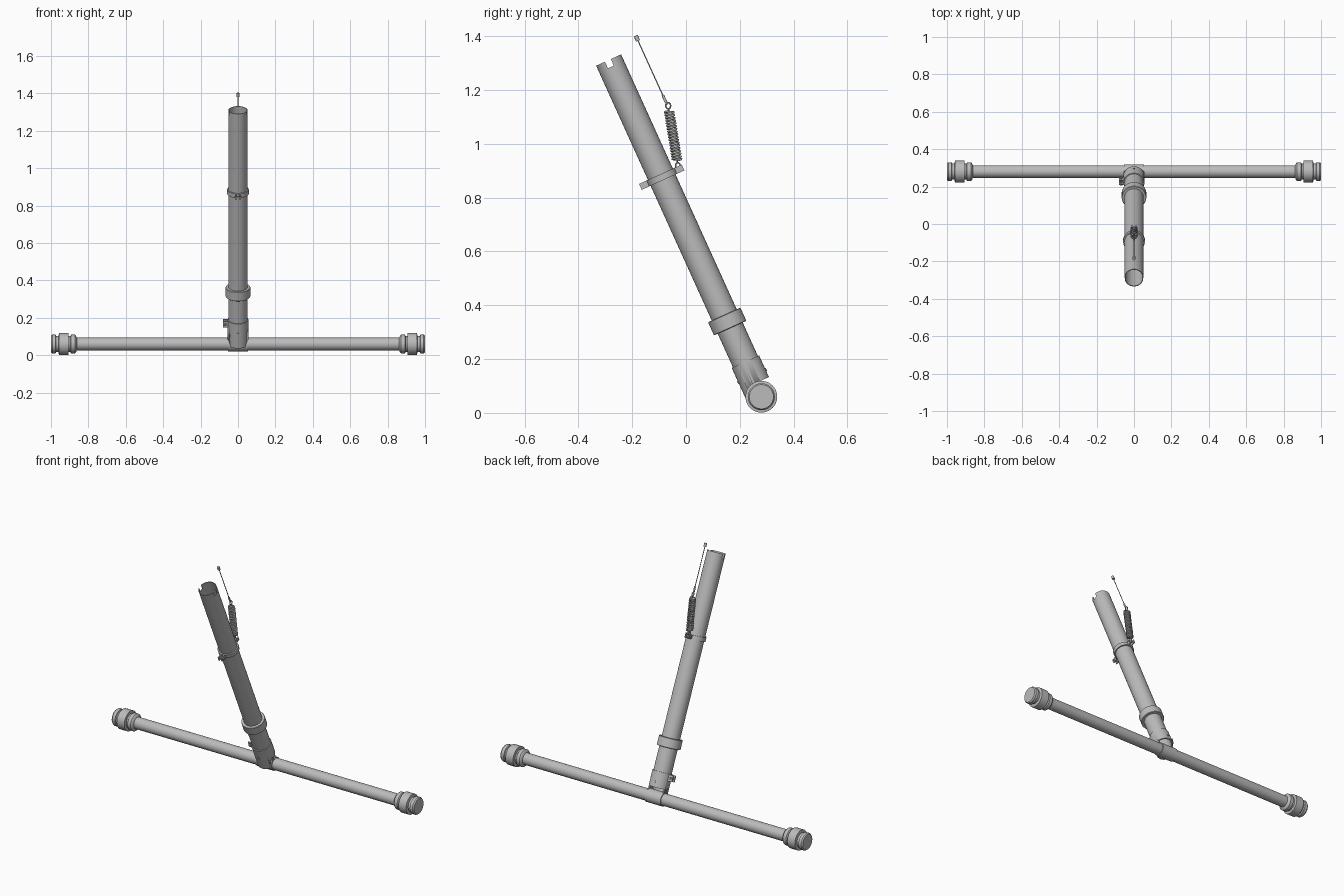
import bpy, bmesh, math
from mathutils import Matrix, Vector

cube = bpy.data.objects.get("Cube")
if cube:
    bpy.data.objects.remove(cube)

grey = bpy.data.materials.new("metal grey")
grey.use_nodes = True
grey.diffuse_color = (0.5, 0.5, 0.5, 1)
grey.node_tree.nodes["Principled BSDF"].inputs["Base Color"].default_value = (0.5, 0.5, 0.5, 1)

# Frames: along the crossbar, and along the leaning tube
HUB = Matrix.Translation((0, 0.28, 0.06))
LEAN = HUB @ Matrix.Rotation(math.radians(24.4), 4, 'X')
BAR = HUB @ Matrix.Rotation(math.pi / 2, 4, 'Y')


def finish(ob, smooth=True):
    ob.data.materials.append(grey)
    if smooth:
        bpy.ops.object.select_all(action='DESELECT')
        ob.select_set(True)
        bpy.context.view_layer.objects.active = ob
        bpy.ops.object.shade_smooth_by_angle(angle=math.radians(35))
    return ob


def from_bmesh(name, bm, frame, smooth=True):
    bmesh.ops.recalc_face_normals(bm, faces=bm.faces)
    me = bpy.data.meshes.new(name)
    bm.to_mesh(me)
    bm.free()
    ob = bpy.data.objects.new(name, me)
    bpy.context.collection.objects.link(ob)
    ob.matrix_world = frame
    return finish(ob, smooth)


def lathe(name, profile, frame, closed=False, sides=48):
    """Revolve (radius, height) points about local z."""
    bm = bmesh.new()
    vs = [bm.verts.new((r, 0, z)) for r, z in profile]
    pairs = list(zip(vs, vs[1:])) + ([(vs[-1], vs[0])] if closed else [])
    es = [bm.edges.new(p) for p in pairs]
    bmesh.ops.spin(bm, geom=vs + es, axis=(0, 0, 1), cent=(0, 0, 0),
                   angle=2 * math.pi, steps=sides, use_merge=True)
    bmesh.ops.remove_doubles(bm, verts=bm.verts, dist=1e-5)
    return from_bmesh(name, bm, frame)


def pipe(name, outer, inner, z0, z1, frame):
    return lathe(name, [(outer, z0), (outer, z1), (inner, z1), (inner, z0)], frame, True)


def rod(name, radius, a, b, sides=16):
    """Solid cylinder between two world points."""
    a, b = Vector(a), Vector(b)
    turn = (b - a).to_track_quat('Z', 'Y').to_matrix().to_4x4()
    return lathe(name, [(0, 0), (radius, 0), (radius, (b - a).length), (0, (b - a).length)],
                 Matrix.Translation(a) @ turn, sides=sides)


def box(name, centre, size, frame=LEAN):
    bm = bmesh.new()
    bmesh.ops.create_cube(bm, size=1)
    bmesh.ops.scale(bm, vec=size, verts=bm.verts)
    bmesh.ops.translate(bm, vec=centre, verts=bm.verts)
    return from_bmesh(name, bm, frame, False)


def wire(name, points, radius):
    cu = bpy.data.curves.new(name, 'CURVE')
    cu.dimensions = '3D'
    cu.bevel_depth = radius
    cu.bevel_resolution = 1
    cu.use_fill_caps = True
    sp = cu.splines.new('POLY')
    sp.points.add(len(points) - 1)
    for p, co in zip(sp.points, points):
        p.co = (*co, 1)
    ob = bpy.data.objects.new(name, cu)
    bpy.context.collection.objects.link(ob)
    cu.materials.append(grey)
    return ob


def cut(ob, cutter):
    cutter.hide_render = True
    cutter.hide_viewport = True
    mod = ob.modifiers.new("cut", 'BOOLEAN')
    mod.operation = 'DIFFERENCE'
    mod.solver = 'EXACT'
    mod.object = cutter


# Crossbar and its stepped end caps
lathe("crossbar", [(0, -0.9), (0.034, -0.9), (0.034, 0.9), (0, 0.9)], BAR)
cap = [(0.034, 0.862), (0.045, 0.866), (0.05, 0.872), (0.05, 0.892), (0.043, 0.897),
       (0.043, 0.905), (0.059, 0.907), (0.059, 0.957), (0.043, 0.96), (0.043, 0.972),
       (0.05, 0.975), (0.05, 0.993), (0.045, 1.0), (0, 1.0)]
for name, sign in (("left_end_cap", 1), ("right_end_cap", -1)):
    lathe(name, [(r, z * sign) for r, z in cap], BAR)

# Saddle wrapped around the crossbar
lathe("saddle", [(0.034, -0.053), (0.039, -0.053), (0.039, 0.053), (0.034, 0.053)], BAR, True)

# Socket on the saddle, coped around the crossbar
socket = pipe("socket", 0.056, 0.049, 0.0, 0.143, LEAN)
cut(socket, lathe("cope_cutter", [(0, -0.2), (0.035, -0.2), (0.035, 0.2), (0, 0.2)], BAR))
cut(socket, box("back_gap_cutter", (0, 0.05, 0.02), (0.2, 0.06, 0.07)))

# Socket clamp: two ears and a cross bolt
for name, y in (("front_socket_ear", -0.012), ("back_socket_ear", 0.012)):
    box(name, (-0.066, y, 0.122), (0.03, 0.007, 0.036))
rod("socket_bolt", 0.007, LEAN @ Vector((-0.069, -0.024, 0.122)),
    LEAN @ Vector((-0.069, 0.024, 0.122)), 6)
for name, sign in (("front_rivet", -1), ("back_rivet", 1)):
    rod(name, 0.006, LEAN @ Vector((0, sign * 0.05, 0.085)), LEAN @ Vector((0, sign * 0.059, 0.085)))

# Leaning main tube with a notch through the top rim
tube = pipe("main_tube", 0.051, 0.047, 0.06, 1.374, LEAN)
cut(tube, box("notch_cutter", (0, -0.003, 1.372), (0.2, 0.024, 0.05)))

# Lower collar
lathe("lower_collar", [(0.05, 0.28), (0.064, 0.28), (0.066, 0.282), (0.066, 0.332),
                       (0.064, 0.334), (0.05, 0.334)], LEAN, True)

# Upper clamp band with paired ears and bolts front and back
pipe("clamp_band", 0.058, 0.05, 0.884, 0.908, LEAN)
for side, sign in (("front", -1), ("back", 1)):
    for hand, x in (("left", 0.01), ("right", -0.01)):
        box(f"{side}_{hand}_clamp_ear", (x, sign * 0.071, 0.896), (0.006, 0.032, 0.024))
    rod(f"{side}_clamp_bolt", 0.005, LEAN @ Vector((-0.018, sign * 0.075, 0.896)),
        LEAN @ Vector((0.018, sign * 0.075, 0.896)), 12)

# Coil spring with hooked ends
low, high = Vector((0, -0.033, 0.938)), Vector((0, -0.063, 1.122))
axis = (high - low).normalized()
across = Vector((1, 0, 0))
other = axis.cross(across)
turns, steps = 18, 16
coil = []
for i in range(turns * steps + 1):
    a = 2 * math.pi * i / steps
    coil.append(low.lerp(high, i / (turns * steps))
                + 0.016 * (across * math.cos(a) + other * math.sin(a)))
wire("spring", coil, 0.0042)


def hook(name, start, direction):
    loop = [start + across * 0.016, start + direction * 0.006]
    centre = start + direction * 0.02
    for i in range(15):
        a = 2 * math.pi * i / 14
        loop.append(centre - direction * 0.012 * math.cos(a) + other * 0.009 * math.sin(a))
    wire(name, loop, 0.0028)


hook("lower_hook", low, -axis)
hook("upper_hook", high, axis)

# Cable with crimps at both ends
start, end = Vector((0, -0.07, 1.145)), Vector((0, -0.187, 1.402))
rod("cable", 0.0022, start, end, 10)
rod("lower_crimp", 0.005, start.lerp(end, 0.03), start.lerp(end, 0.14))
rod("end_crimp", 0.008, start.lerp(end, 0.925), end)
